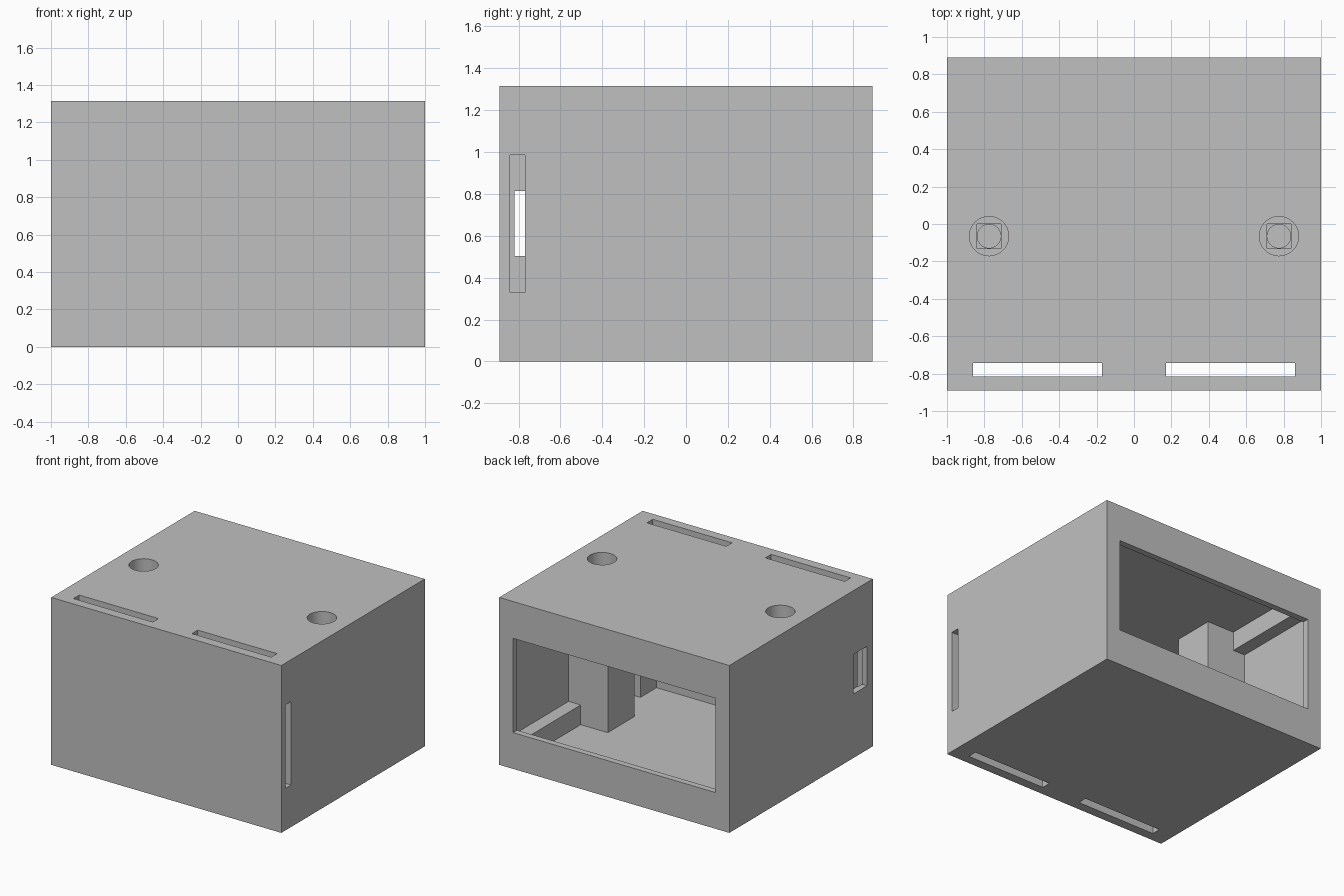
import bpy
import math

if "Cube" in bpy.data.objects:
    bpy.data.objects.remove(bpy.data.objects["Cube"], do_unlink=True)

H = 1.315          # overall height
W, D = 1.0, 0.89   # half width and half depth

grey = bpy.data.materials.new("plain grey")
grey.use_nodes = True
grey.diffuse_color = (0.53, 0.53, 0.53, 1)
grey.node_tree.nodes["Principled BSDF"].inputs["Base Color"].default_value = (0.53, 0.53, 0.53, 1)


def box(name, x, y, z):
    """Box from (min, max) ranges."""
    mid = [(a + b) / 2 for a, b in (x, y, z)]
    bpy.ops.mesh.primitive_cube_add(size=1, location=mid)
    ob = bpy.context.object
    ob.name = name
    ob.scale = [abs(b - a) for a, b in (x, y, z)]
    bpy.ops.object.transform_apply(location=True, rotation=False, scale=True)
    ob.data.materials.append(grey)
    return ob


def cylinder(name, x, y, z, radius):
    bpy.ops.mesh.primitive_cylinder_add(vertices=48, radius=radius, depth=z[1] - z[0],
                                        location=(x, y, sum(z) / 2))
    ob = bpy.context.object
    ob.name = name
    ob.data.materials.append(grey)
    return ob


def combine(body, tool, operation):
    """Apply one boolean to the body and discard the tool."""
    mod = body.modifiers.new(tool.name, "BOOLEAN")
    mod.object, mod.operation, mod.solver = tool, operation, "EXACT"
    bpy.context.view_layer.objects.active = body
    bpy.ops.object.modifier_apply(modifier=mod.name)
    bpy.data.objects.remove(tool, do_unlink=True)


def cut(tool):
    combine(body, tool, "DIFFERENCE")


def add(tool):
    combine(body, tool, "UNION")


# Hollow shell with a rear window
body = box("enclosure", (-W, W), (-D, D), (0, H))
cut(box("cavity", (-0.95, 0.95), (-0.72, 0.84), (0.055, H - 0.06)))
cut(box("rear_window", (-0.88, 0.88), (0.8, 1), (0.285, 1.025)))

for s in (-1, 1):
    # Screw column, front corner block, and floor and ceiling rails
    add(box("screw_column", (s * 0.61, s * 0.97), (-0.23, 0.1), (0.03, H - 0.03)))
    add(box("corner_block", (s * 0.76, s * 0.975), (-0.76, -0.52), (0.025, H - 0.025)))
    for z in ((0.02, 0.21), (H - 0.21, H - 0.02)):
        add(box("side_rail", (s * 0.845, s * 0.965), (0.04, 0.865), z))

for s in (-1, 1):
    # Counterbored screw hole with a square step
    cx, cy = s * 0.775, -0.065
    cut(cylinder("counterbore", cx, cy, (0.95, H + 0.1), 0.105))
    cut(box("square_step", (cx - 0.065, cx + 0.065), (cy - 0.065, cy + 0.065), (0.92, 0.97)))
    cut(cylinder("screw_hole", cx, cy, (0.25, 0.94), 0.063))
    # Vertical slot through the thick front wall
    cut(box("front_slot", (s * 0.17, s * 0.86), (-0.815, -0.743), (-0.1, H + 0.1)))

# Sideways channel in the front wall, with a smaller pocket at its far end
cut(box("side_channel", (-0.955, W + 0.1), (-0.84, -0.77), (0.33, 0.985)))
cut(box("end_pocket", (-W - 0.1, -0.95), (-0.82, -0.65), (0.503, 0.813)))

bpy.ops.object.select_all(action="DESELECT")
body.select_set(True)
bpy.context.view_layer.objects.active = body
bpy.ops.object.shade_smooth_by_angle(angle=math.radians(30))
